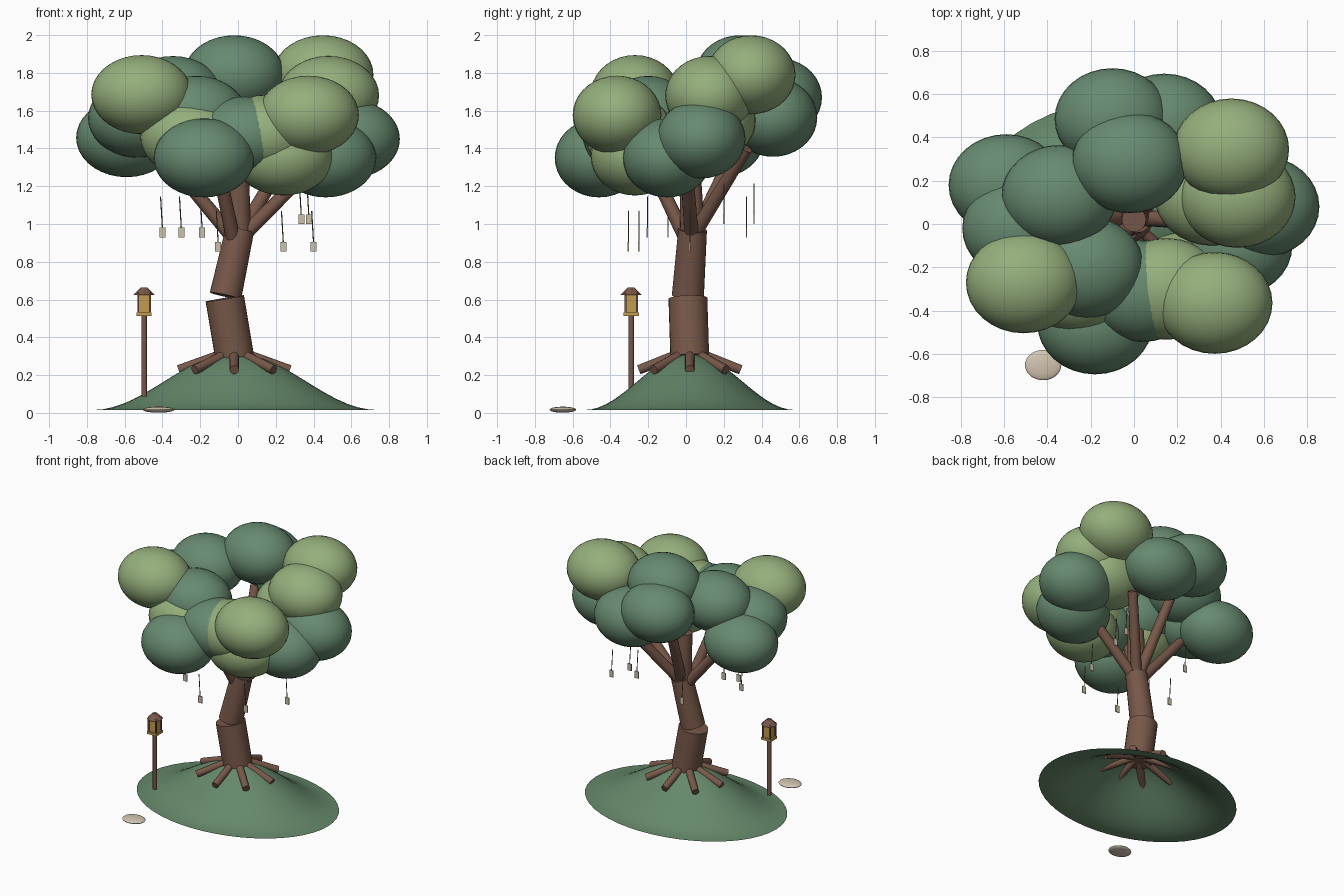
import bpy, bmesh, math
from mathutils import Vector

if "Cube" in bpy.data.objects:
    bpy.data.objects.remove(bpy.data.objects["Cube"])


def mat(name, r, g, b):
    def lin(c):
        c /= 255
        return c / 12.92 if c <= 0.04045 else ((c + 0.055) / 1.055) ** 2.4
    m = bpy.data.materials.new(name)
    m.diffuse_color = (lin(r), lin(g), lin(b), 1)
    m.use_nodes = True
    m.node_tree.nodes["Principled BSDF"].inputs["Base Color"].default_value = m.diffuse_color
    return m


DARK = mat("dark_leaf_green", 103, 138, 112)
LIGHT = mat("light_leaf_green", 149, 175, 124)
GRASS = mat("grass_green", 101, 136, 106)
BARK = mat("bark_brown", 120, 88, 73)
GOLD = mat("lantern_gold", 196, 156, 80)
PAPER = mat("paper_tan", 204, 194, 168)
STONE = mat("stone_beige", 212, 198, 178)
STRING = mat("string_olive", 112, 104, 78)


def finish(name, bm, material, smooth=True):
    me = bpy.data.meshes.new(name)
    bm.to_mesh(me)
    bm.free()
    me.materials.append(material)
    ob = bpy.data.objects.new(name, me)
    bpy.context.collection.objects.link(ob)
    if smooth:
        bpy.ops.object.select_all(action='DESELECT')
        ob.select_set(True)
        bpy.context.view_layer.objects.active = ob
        bpy.ops.object.shade_smooth_by_angle(angle=math.radians(40))
    return ob


def rod(name, a, b, r1, r2, material, sides=16, smooth=True, turn=0):
    """Tapered cylinder from a to b."""
    a, b = Vector(a), Vector(b)
    bm = bmesh.new()
    bmesh.ops.create_cone(bm, cap_ends=True, segments=sides, radius1=r1,
                          radius2=r2, depth=(b - a).length)
    ob = finish(name, bm, material, smooth)
    ob.location = (a + b) / 2
    q = (b - a).to_track_quat('Z', 'Y') if abs((b - a).normalized().z) < 0.9999 else None
    ob.rotation_euler = q.to_euler() if q else (0, 0, turn)
    return ob


def blob(name, c, r, material):
    bm = bmesh.new()
    bmesh.ops.create_uvsphere(bm, u_segments=32, v_segments=18, radius=1)
    bmesh.ops.scale(bm, vec=r, verts=bm.verts)
    finish(name, bm, material).location = c


def box(name, c, s, material):
    bm = bmesh.new()
    bmesh.ops.create_cube(bm, size=1)
    bmesh.ops.scale(bm, vec=s, verts=bm.verts)
    finish(name, bm, material, False).location = c


# grassy mound: open bell-shaped shell
bm = bmesh.new()
N, RINGS = 48, 14
top = bm.verts.new((-0.015, 0.02, 0.315))
prev = None
for i in range(1, RINGS + 1):
    t = i / RINGS
    z = 0.015 + 0.15 * (1 + math.cos(math.pi * t))
    ring = [bm.verts.new((-0.015 + 0.757 * t * math.cos(2 * math.pi * k / N),
                          0.02 + 0.56 * t * math.sin(2 * math.pi * k / N), z))
            for k in range(N)]
    for k in range(N):
        j = (k + 1) % N
        if prev:
            bm.faces.new((prev[k], ring[k], ring[j], prev[j]))
        else:
            bm.faces.new((top, ring[k], ring[j]))
    prev = ring
finish("mound", bm, GRASS)

# trunk in three stacked pieces
rod("trunk_lower", (-0.018, 0.02, 0.295), (-0.07, 0.01, 0.606), 0.103, 0.103, BARK, 24)
rod("trunk_middle", (-0.066, 0.01, 0.62), (0.01, 0.035, 0.97), 0.085, 0.076, BARK, 24)
rod("trunk_upper", (0.005, 0.035, 0.95), (0.0, 0.02, 1.31), 0.065, 0.056, BARK, 24)

# branches
for a, b in [((-0.02, 0.03, 0.92), (-0.42, 0.02, 1.40)),
             ((-0.025, 0.0, 0.92), (-0.13, -0.24, 1.42)),
             ((0.02, 0.03, 0.93), (0.43, 0.0, 1.34)),
             ((0.01, 0.04, 0.94), (0.28, 0.32, 1.40)),
             ((0.0, 0.05, 0.95), (-0.08, 0.32, 1.52))]:
    rod("branch", a, b, 0.038, 0.033, BARK)

# roots radiating down the mound
for k in range(8):
    t = k * math.pi / 4
    c, s = math.cos(t), math.sin(t)
    rod("root", (-0.02 + 0.04 * c, 0.02 + 0.04 * s, 0.318),
        (-0.02 + 0.295 * c, 0.02 + 0.27 * s, 0.228), 0.027, 0.025, BARK, 12)

# leaf clumps
R = (0.267, 0.235, 0.209)
for c in [(-0.18, -0.46, 1.35), (-0.59, 0.18, 1.457), (-0.527, -0.02, 1.56),
          (-0.02, 0.285, 1.79), (0.59, 0.08, 1.45), (0.465, -0.1, 1.35),
          (0.04, -0.31, 1.465), (-0.22, -0.2, 1.575), (-0.345, 0.13, 1.68),
          (-0.10, 0.485, 1.67), (0.14, 0.46, 1.565)]:
    blob("dark_leaf_clump", c, R, DARK)
for c in [(-0.51, -0.27, 1.685), (0.373, -0.365, 1.576), (0.45, 0.345, 1.79),
          (0.48, 0.125, 1.68), (0.36, 0.135, 1.55), (-0.25, -0.27, 1.46),
          (0.15, -0.30, 1.475), (0.24, -0.27, 1.36)]:
    blob("light_leaf_clump", c, R, LIGHT)

# hanging paper tags on strings
for x, y, z in [(-0.40, -0.095, 0.955), (-0.30, -0.205, 0.955), (-0.19, 0.32, 0.955),
                (-0.105, -0.305, 0.88), (0.24, -0.25, 0.88), (0.40, 0.02, 0.88),
                (0.335, 0.2, 1.025), (0.375, 0.36, 1.025)]:
    box("tag", (x, y, z), (0.032, 0.007, 0.052), PAPER)
    rod("tag_string", (x, y, z + 0.02), (x - 0.01, y, z + 0.19), 0.003, 0.003, STRING, 6)

# lantern on a post
LX, LY = -0.497, -0.29
rod("lantern_post", (LX, LY, 0.087), (LX, LY, 0.515), 0.015, 0.015, BARK, 12)
box("lantern_base", (LX, LY, 0.522), (0.08, 0.08, 0.018), GOLD)
box("lantern_body", (LX, LY, 0.58), (0.056, 0.056, 0.105), GOLD)
for sx in (-1, 1):
    for sy in (-1, 1):
        box("lantern_frame", (LX + sx * 0.031, LY + sy * 0.031, 0.58),
            (0.01, 0.01, 0.11), BARK)
rod("lantern_roof", (LX, LY, 0.625), (LX, LY, 0.665), 0.056, 0.016, BARK, 8, False)

# flat stepping stone
blob("stepping_stone", (-0.42, -0.652, 0.017), (0.084, 0.07, 0.016), STONE)
